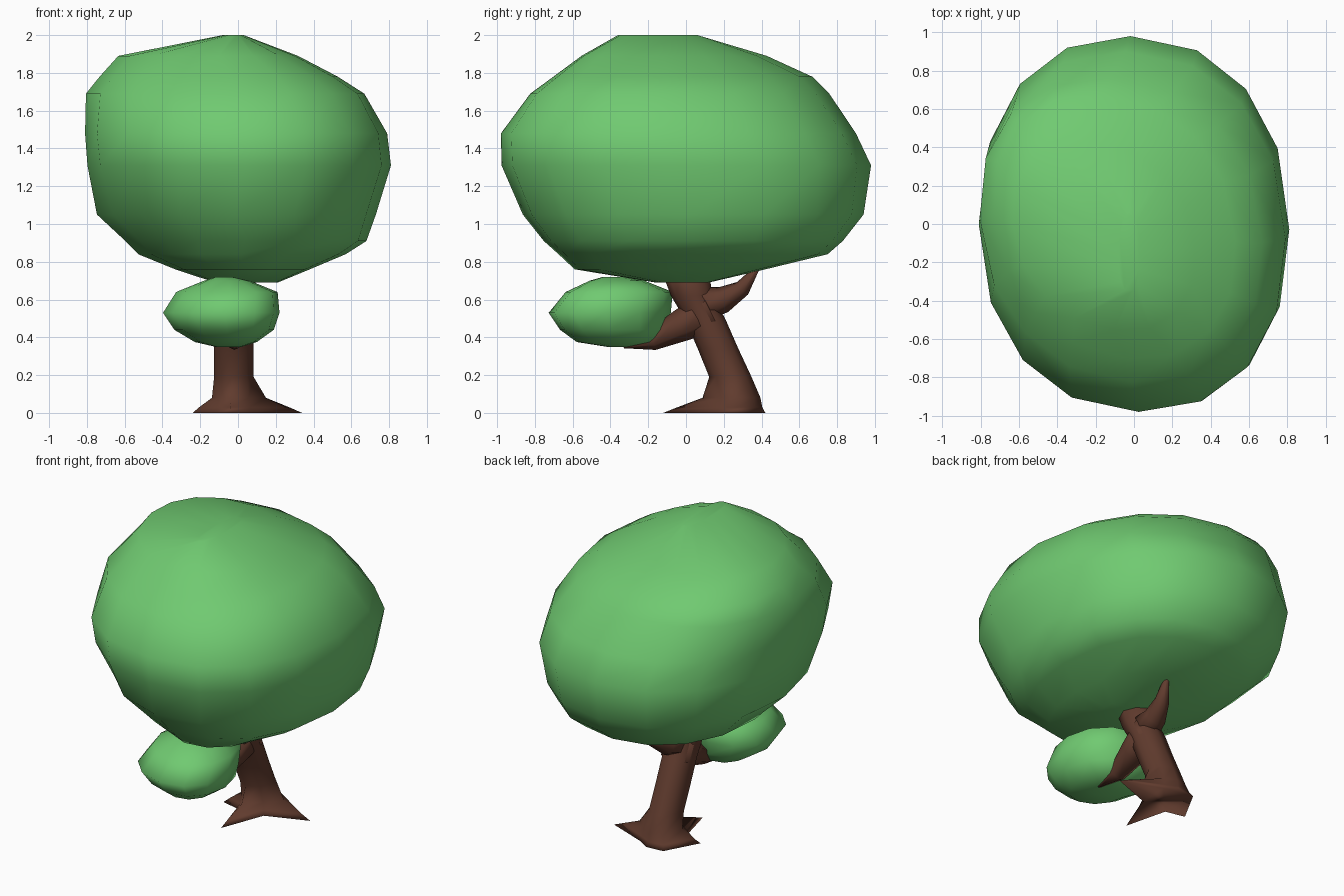
import bpy
import bmesh
import math
from mathutils import Vector

cube = bpy.data.objects.get("Cube")
if cube:
    bpy.data.objects.remove(cube, do_unlink=True)


def material(name, rgb):
    m = bpy.data.materials.new(name)
    m.use_nodes = True
    m.diffuse_color = (*rgb, 1)
    m.node_tree.nodes["Principled BSDF"].inputs["Base Color"].default_value = (*rgb, 1)
    return m


LEAF = material("leaf green", (0.162, 0.59, 0.165))
BARK = material("bark brown", (0.118, 0.044, 0.027))


def loft(name, rings, mat):
    """Skin a list of closed point rings and cap both ends."""
    bm = bmesh.new()
    rows = [[bm.verts.new(p) for p in ring] for ring in rings]
    n = len(rows[0])
    for a, b in zip(rows, rows[1:]):
        for i in range(n):
            j = (i + 1) % n
            bm.faces.new((a[i], a[j], b[j], b[i]))
    bm.faces.new(rows[0])
    bm.faces.new(rows[-1])
    bmesh.ops.recalc_face_normals(bm, faces=bm.faces)
    mesh = bpy.data.meshes.new(name)
    bm.to_mesh(mesh)
    bm.free()
    mesh.materials.append(mat)
    mesh.polygons.foreach_set("use_smooth", [True] * len(mesh.polygons))
    obj = bpy.data.objects.new(name, mesh)
    bpy.context.scene.collection.objects.link(obj)
    return obj


def boxy(v):
    """Push a sine or cosine slightly outward for a squarer outline."""
    return math.copysign(abs(v) ** 0.9, v)


def foliage(name, levels, sides):
    """Leaf mass from levels of (z, x min, x max, y min, y max, skew, corner cut).

    Skew stretches the outline along one diagonal, the cut trims the front right corner.
    """
    rings = []
    for z, x0, x1, y0, y1, skew, cut in levels:
        ring = []
        for i in range(sides):
            a = math.tau * i / sides
            trim = 1 - cut * max(0, -math.cos(a - math.pi / 4)) ** 5
            ring.append(((x0 + x1) / 2 + (x1 - x0) / 2 * trim * boxy(math.cos(a + skew / 2)),
                         (y0 + y1) / 2 + (y1 - y0) / 2 * trim * boxy(math.sin(a - skew / 2)), z))
        rings.append(ring)
    return loft(name, rings, LEAF)


def limb(name, path, sides=6):
    """Tapered limb along points of (x, y, z, radius)."""
    pts = [Vector(p[:3]) for p in path]
    rings = []
    for k, p in enumerate(pts):
        d = pts[min(k + 1, len(pts) - 1)] - pts[max(k - 1, 0)]
        side = d.cross(Vector((0, 0, 1))).normalized()
        up = side.cross(d).normalized()
        ring = []
        for i in range(sides):
            a = math.tau * (i + 0.5) / sides
            ring.append(p + path[k][3] * (side * math.cos(a) + up * math.sin(a)))
        rings.append(ring)
    return loft(name, rings, BARK)


# Leaf masses
foliage("main_canopy", [
    (0.69, -0.12, 0.21, -0.16, 0.12, 0, 0),
    (0.76, -0.34, 0.38, -0.60, 0.42, 0, 0.12),
    (0.84, -0.54, 0.57, -0.69, 0.75, 0, 0.12),
    (0.91, -0.61, 0.68, -0.77, 0.83, 0, 0.12),
    (1.05, -0.76, 0.73, -0.88, 0.94, 0, 0.10),
    (1.31, -0.80, 0.81, -0.98, 0.98, 0.04, 0.02),
    (1.48, -0.81, 0.79, -0.98, 0.90, 0.06, 0),
    (1.69, -0.81, 0.67, -0.83, 0.76, 0.12, 0.03),
    (1.78, -0.74, 0.53, -0.71, 0.67, 0.16, 0.05),
    (1.89, -0.64, 0.32, -0.56, 0.43, 0.2, 0.05),
    (2.00, -0.08, 0.03, -0.36, 0.06, 0, 0),
], 16)
foliage("low_leaf_cluster", [
    (0.35, -0.12, 0.02, -0.42, -0.28, 0, 0),
    (0.375, -0.23, 0.10, -0.58, -0.15, 0.1, 0.05),
    (0.44, -0.34, 0.19, -0.67, -0.10, 0.1, 0.05),
    (0.53, -0.40, 0.22, -0.73, -0.08, 0.1, 0.05),
    (0.64, -0.33, 0.21, -0.64, -0.07, 0.1, 0.05),
    (0.70, -0.18, 0.06, -0.51, -0.22, 0.1, 0),
    (0.72, -0.12, -0.03, -0.44, -0.34, 0, 0),
], 12)

# Leaning trunk growing out of a star of flared roots: left, back, right, front
root_outline = [(0.34, 0.27), (0.08, 0.37), (0.0, 0.42), (-0.12, 0.41),
                (-0.24, 0.19), (-0.11, 0.16), (-0.04, -0.12), (0.07, 0.17)]
base = Vector((-0.02, 0.27, 0))
spokes = [Vector((x, y, 0)) - base for x, y in root_outline]
rings = [[base + s for s in spokes]]
for z, y, spread, radius in [(0.03, 0.275, 0.82, 0.13), (0.08, 0.275, 0.48, 0.12),
                             (0.19, 0.24, 0.30, 0.108), (0.34, 0.17, 0, 0.108),
                             (0.50, 0.10, 0, 0.108), (0.62, 0.03, 0, 0.11),
                             (0.78, -0.01, 0, 0.13)]:
    centre = Vector((-0.025, y, z))
    rings.append([centre + s.normalized() * max(radius, s.length * spread) for s in spokes])
loft("trunk_with_roots", rings, BARK)

# Branches
limb("front_branch", [
    (-0.02, 0.13, 0.54, 0.11),
    (-0.02, -0.03, 0.46, 0.085),
    (-0.02, -0.18, 0.385, 0.055),
    (0.00, -0.33, 0.35, 0.008),
])
limb("back_branch", [
    (-0.02, 0.05, 0.57, 0.10),
    (0.00, 0.20, 0.60, 0.07),
    (0.03, 0.30, 0.66, 0.045),
    (0.07, 0.40, 0.80, 0.006),
])
